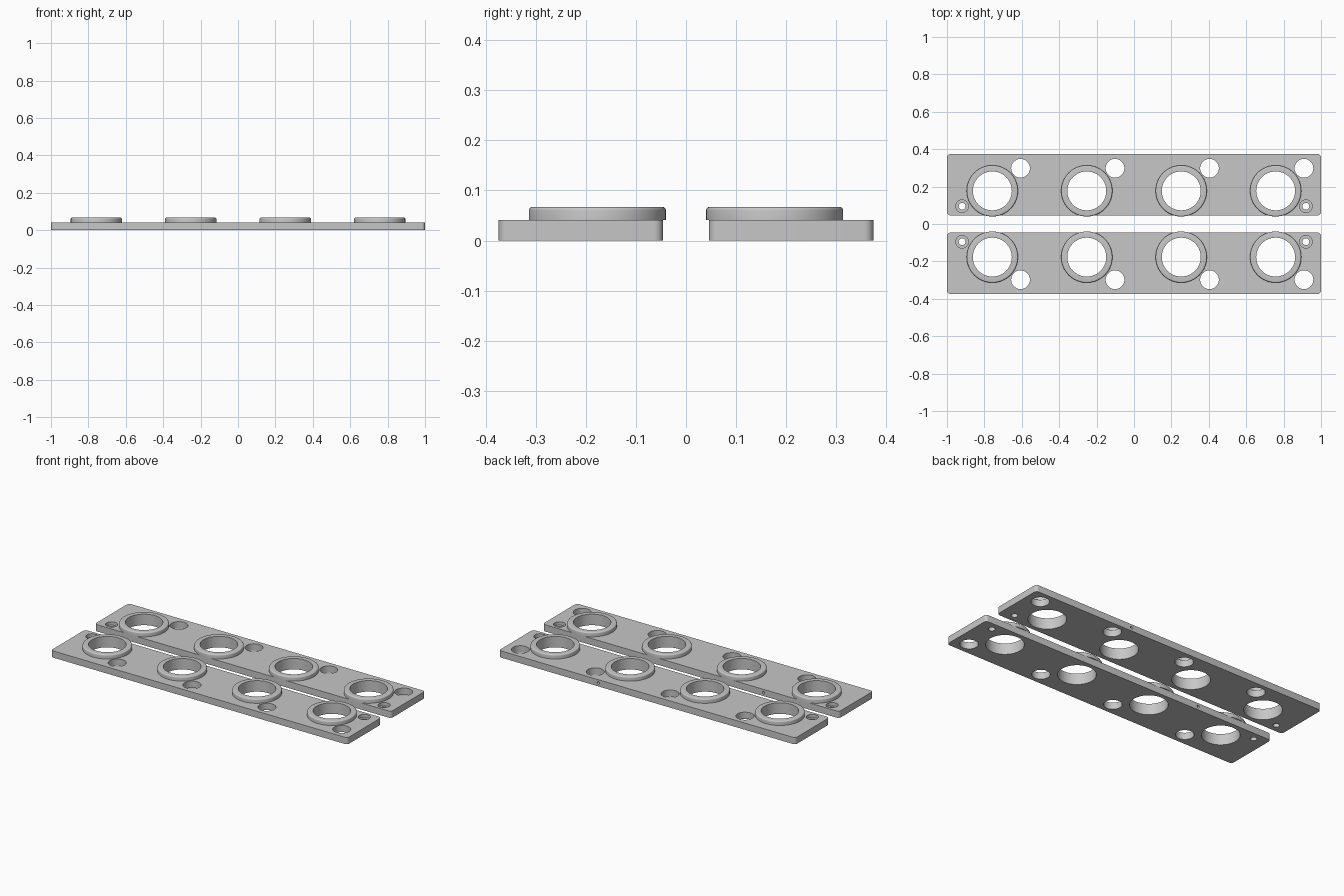
import bpy
import bmesh
from math import cos, sin, pi, radians
from mathutils import Matrix

if "Cube" in bpy.data.objects:
    bpy.data.objects.remove(bpy.data.objects["Cube"], do_unlink=True)

THICK, RING_TOP = 0.041, 0.067
Y_MID, HALF_DEPTH = 0.21, 0.164
PITCH = 0.505
RING_Y, RING_R, BORE_R = 0.177, 0.137, 0.104

grey = bpy.data.materials.new("plain grey")
grey.use_nodes = True
colour = (0.57, 0.57, 0.57, 1)
grey.diffuse_color = colour
grey.node_tree.nodes["Principled BSDF"].inputs["Base Color"].default_value = colour


def make_object(name, bm):
    bmesh.ops.recalc_face_normals(bm, faces=bm.faces)
    mesh = bpy.data.meshes.new(name)
    bm.to_mesh(mesh)
    bm.free()
    mesh.materials.append(grey)
    obj = bpy.data.objects.new(name, mesh)
    bpy.context.collection.objects.link(obj)
    return obj


def shade(obj):
    bpy.ops.object.select_all(action='DESELECT')
    obj.select_set(True)
    bpy.context.view_layer.objects.active = obj
    bpy.ops.object.shade_smooth_by_angle(angle=radians(35))


def lathe(bm, profile, x, y, closed=False, steps=64):
    """Spin an (r, z) profile about a vertical axis; open profiles get end caps."""
    rings = [[bm.verts.new((x + r * cos(2 * pi * i / steps),
                            y + r * sin(2 * pi * i / steps), z))
              for i in range(steps)] for r, z in profile]
    pairs = list(zip(rings, rings[1:]))
    if closed:
        pairs.append((rings[-1], rings[0]))
    else:
        bm.faces.new(rings[0])
        bm.faces.new(rings[-1])
    for a, b in pairs:
        for i in range(steps):
            j = (i + 1) % steps
            bm.faces.new((a[i], a[j], b[j], b[i]))


def build_plate(label, side, pin_x, pin_y):
    # Slab with rounded vertical corners
    bm = bmesh.new()
    bmesh.ops.create_cube(bm, size=1, matrix=Matrix.Translation((0, side * Y_MID, THICK / 2))
                          @ Matrix.Diagonal((2, 2 * HALF_DEPTH, THICK, 1)))
    upright = [e for e in bm.edges if abs(e.verts[0].co.z - e.verts[1].co.z) > 0.01]
    bmesh.ops.bevel(bm, geom=upright, offset=0.018, segments=6, profile=0.5, affect='EDGES')
    plate = make_object(label + "_plate", bm)

    # Cutter: large bores, side holes, stepped screw holes and a blind pin hole
    bm = bmesh.new()
    low, high = -0.02, THICK + 0.02
    for i in range(4):
        x = (i - 1.5) * PITCH
        lathe(bm, [(BORE_R, low), (BORE_R, high)], x, side * RING_Y)
        lathe(bm, [(0.05, low), (0.05, high)], x + 0.151, side * 0.298, steps=48)
    for x in (-0.919, 0.919):
        lathe(bm, [(0.018, low), (0.018, 0.021), (0.034, 0.021), (0.034, high)],
              x, side * 0.095, steps=32)
    bmesh.ops.create_cone(bm, cap_ends=True, segments=16, radius1=0.008, radius2=0.008, depth=0.1,
                          matrix=Matrix.Translation((pin_x, pin_y, THICK / 2))
                          @ Matrix.Rotation(pi / 2, 4, 'X'))
    cutter = make_object(label + "_cutter", bm)
    cutter.hide_render = True

    cut = plate.modifiers.new("holes", 'BOOLEAN')
    cut.operation, cut.solver, cut.object = 'DIFFERENCE', 'EXACT', cutter
    bpy.context.view_layer.objects.active = plate
    bpy.ops.object.modifier_apply(modifier=cut.name)
    bpy.data.objects.remove(cutter, do_unlink=True)
    shade(plate)

    # Raised collars with a rounded top edge
    edge = 0.007
    curve = [(RING_R - edge + edge * cos(a), RING_TOP - edge + edge * sin(a))
             for a in (k * pi / 8 for k in range(5))]
    profile = [(BORE_R, THICK), (RING_R, THICK)] + curve + [(BORE_R, RING_TOP)]
    for i in range(4):
        bm = bmesh.new()
        lathe(bm, profile, (i - 1.5) * PITCH, side * RING_Y, closed=True)
        shade(make_object(f"{label}_collar_{i + 1}", bm))


build_plate("back", 1, 0.33, Y_MID + HALF_DEPTH)
build_plate("front", -1, -0.49, -Y_MID + HALF_DEPTH)
